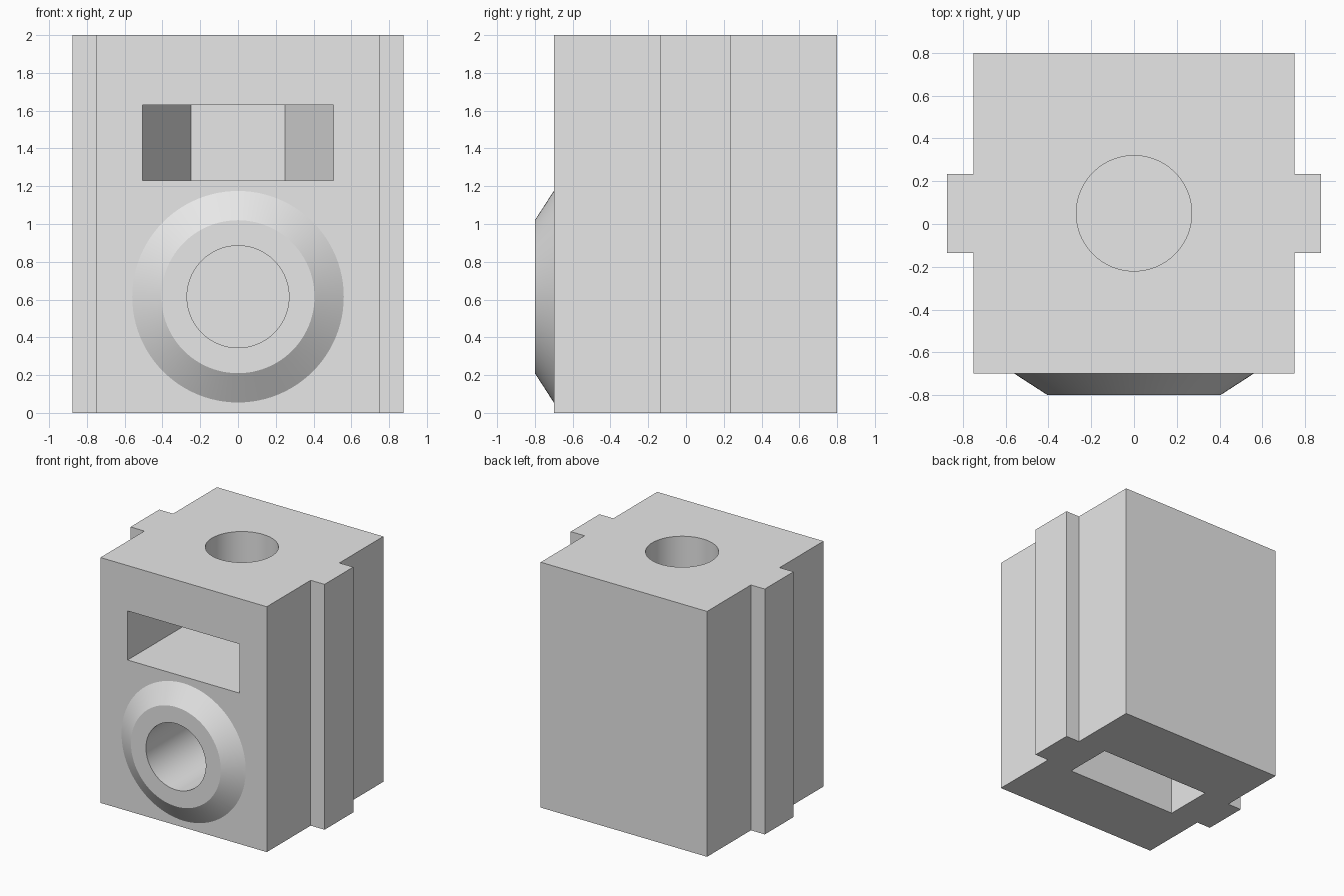
import bpy, bmesh, math
from mathutils import Matrix

cube = bpy.data.objects.get("Cube")
if cube:
    bpy.data.objects.remove(cube, do_unlink=True)

grey = bpy.data.materials.new("light_grey")
grey.use_nodes = True
grey.diffuse_color = (0.8, 0.8, 0.8, 1)
grey.node_tree.nodes["Principled BSDF"].inputs["Base Color"].default_value = (0.8, 0.8, 0.8, 1)

MID = 0.05       # depth of the rib, top bore and bottom slot centre line
BORE_Z = 0.615   # height of the front bore
SLOT_Z = 1.43    # height of the front slot


def make_object(name, bm):
    bmesh.ops.recalc_face_normals(bm, faces=bm.faces)
    mesh = bpy.data.meshes.new(name)
    bm.to_mesh(mesh)
    bm.free()
    mesh.materials.append(grey)
    obj = bpy.data.objects.new(name, mesh)
    bpy.context.collection.objects.link(obj)
    return obj


def prism(name, half, thickness, matrix):
    """Mirror a half outline in x and extrude it along local z."""
    outline = half + [(-x, y) for x, y in reversed(half)]
    bm = bmesh.new()
    face = bm.faces.new([bm.verts.new((x, y, 0)) for x, y in outline])
    side = bmesh.ops.extrude_face_region(bm, geom=[face])["geom"]
    bmesh.ops.translate(bm, vec=(0, 0, thickness),
                        verts=[v for v in side if isinstance(v, bmesh.types.BMVert)])
    bm.transform(matrix)
    return make_object(name, bm)


def cone(name, r1, r2, depth, matrix):
    bm = bmesh.new()
    bmesh.ops.create_cone(bm, cap_ends=True, segments=96, radius1=r1,
                          radius2=r2, depth=depth, matrix=matrix)
    return make_object(name, bm)


def combine(target, tool, operation):
    mod = target.modifiers.new(tool.name, "BOOLEAN")
    mod.operation, mod.solver, mod.object = operation, "EXACT", tool
    bpy.context.view_layer.objects.active = target
    bpy.ops.object.modifier_apply(modifier=mod.name)
    bpy.data.objects.remove(tool, do_unlink=True)


to_front = Matrix.Rotation(math.pi / 2, 4, "X")   # local z points to -y

# Block with a vertical rib on each side
block = prism("block", [(0.75, -0.7), (0.75, -0.135), (0.875, -0.135),
                        (0.875, 0.235), (0.75, 0.235), (0.75, 0.8)],
              2, Matrix.Identity(4))

# Bevelled collar on the front, sunk a little into the block
r_sunk = 0.56 + 0.02 * 1.55
combine(block, cone("collar", r_sunk, 0.405, 0.12,
                    Matrix.Translation((0, -0.74, BORE_Z)) @ to_front), "UNION")

# Slots: straight mouth, then narrowing towards the closed end
slot_shape = [(0.505, -0.1), (0.505, 0.74), (0.25, 1.18)]
combine(block, prism("front_slot", slot_shape, 0.4,
                     Matrix.Translation((0, -0.7, SLOT_Z - 0.2))), "DIFFERENCE")
low_shape = [(0.505, -0.1), (0.505, 0.6), (0.25, 1.03)]
combine(block, prism("bottom_slot", low_shape, 0.4,
                     Matrix.Translation((0, MID + 0.2, 0)) @ to_front), "DIFFERENCE")

# Round bores that open into the slots
combine(block, cone("top_bore", 0.27, 0.27, 0.7,
                    Matrix.Translation((0, MID, 1.8))), "DIFFERENCE")
combine(block, cone("front_bore", 0.27, 0.27, 0.95,
                    Matrix.Translation((0, MID - 0.525, BORE_Z)) @ to_front), "DIFFERENCE")

# Smooth round walls, sharp edges
bpy.ops.object.select_all(action="DESELECT")
block.select_set(True)
bpy.context.view_layer.objects.active = block
bpy.ops.object.shade_smooth_by_angle(angle=math.radians(20))
